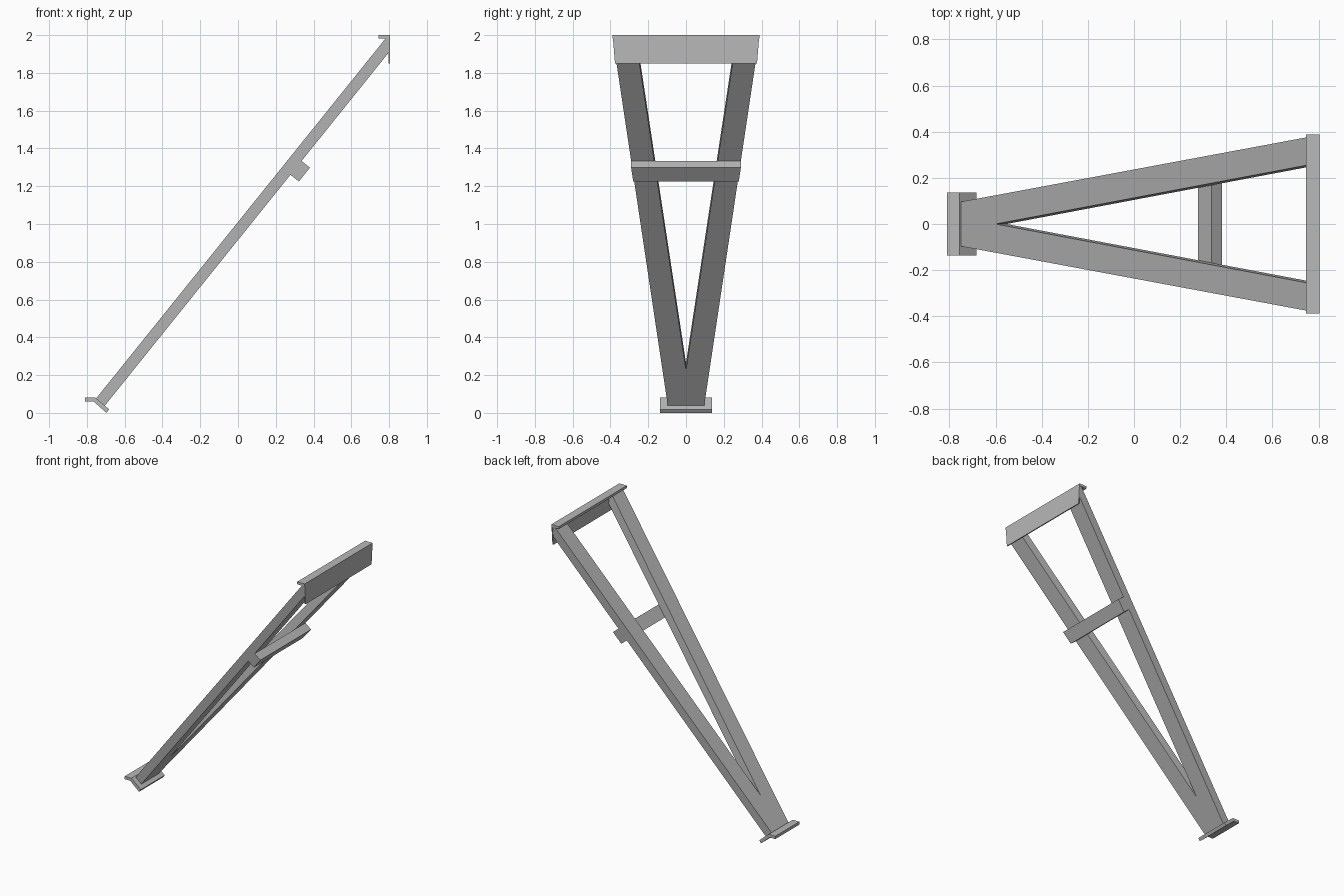
import bpy, bmesh, math
from mathutils import Vector

cube = bpy.data.objects.get("Cube")
if cube:
    bpy.data.objects.remove(cube, do_unlink=True)

steel = bpy.data.materials.new("grey steel")
steel.use_nodes = True
grey = (0.48, 0.48, 0.48, 1)
steel.diffuse_color = grey
steel.node_tree.nodes["Principled BSDF"].inputs["Base Color"].default_value = grey

# Slope frame: along runs up the brace, under points out of its lower face
angle = math.atan(1.2437)
along = Vector((math.cos(angle), 0, math.sin(angle)))
under = Vector((math.sin(angle), 0, -math.cos(angle)))
base = Vector((-0.754, 0, 0.073))
THICK = 0.06


def on_slope(s, y, depth=0.0):
    return base + along * s + under * depth + Vector((0, y, 0))


def prism(name, outline, offset, cuts=()):
    """Extrude a flat outline by offset, then trim beyond each cut plane."""
    bm = bmesh.new()
    face = bm.faces.new([bm.verts.new(p) for p in outline])
    made = bmesh.ops.extrude_face_region(bm, geom=[face], use_keep_orig=True)
    moved = [v for v in made["geom"] if isinstance(v, bmesh.types.BMVert)]
    bmesh.ops.translate(bm, verts=moved, vec=offset)
    for point, normal in cuts:
        cut = bmesh.ops.bisect_plane(bm, geom=bm.verts[:] + bm.edges[:] + bm.faces[:],
                                     plane_co=point, plane_no=normal, clear_outer=True)
        edges = [e for e in cut["geom_cut"] if isinstance(e, bmesh.types.BMEdge)]
        bmesh.ops.holes_fill(bm, edges=edges, sides=0)
    bmesh.ops.recalc_face_normals(bm, faces=bm.faces[:])
    mesh = bpy.data.meshes.new(name)
    bm.to_mesh(mesh)
    bm.free()
    mesh.materials.append(steel)
    obj = bpy.data.objects.new(name, mesh)
    bpy.context.collection.objects.link(obj)
    return obj


def bar(name, profile, half):
    """Profile in x and z, extruded across the full width."""
    return prism(name, [(x, -half, z) for x, z in profile], (0, 2 * half, 0))


def outer(s):
    return 0.096 + 0.1167 * s


# Two sloping legs that meet at the foot
apex, end = 0.246, 2.65
inner_end = (end - apex) * 0.1184
trims = [((0.798, 0, 0), (1, 0, 0)), ((0, 0, 1.983), (0, 0, 1))]
for side, name in ((1, "left_leg"), (-1, "right_leg")):
    plan = [(0, 0), (0, outer(0)), (end, outer(end)), (end, inner_end), (apex, 0)]
    prism(name, [on_slope(s, side * y) for s, y in plan], under * THICK, trims)

# Crossbar under the legs, ends following their outer edges
low, high = 1.572, 1.666
prism("crossbar", [on_slope(s, k * outer(s), THICK)
                   for s, k in ((low, -1), (low, 1), (high, 1), (high, -1))],
      under * 0.057)

# Top bracket: tapered upright plate and flat flange
prism("top_plate", [(0.797, -0.388, 2), (0.797, 0.388, 2),
                    (0.797, 0.376, 1.85), (0.797, -0.376, 1.85)], (0.008, 0, 0))
bar("top_flange", [(0.745, 1.982), (0.805, 1.982), (0.805, 2), (0.745, 2)], 0.388)

# Bent foot plate
bar("foot_plate", [(-0.81, 0.082), (-0.757, 0.082), (-0.682, 0.019),
                   (-0.696, 0), (-0.766, 0.061), (-0.81, 0.061)], 0.137)
